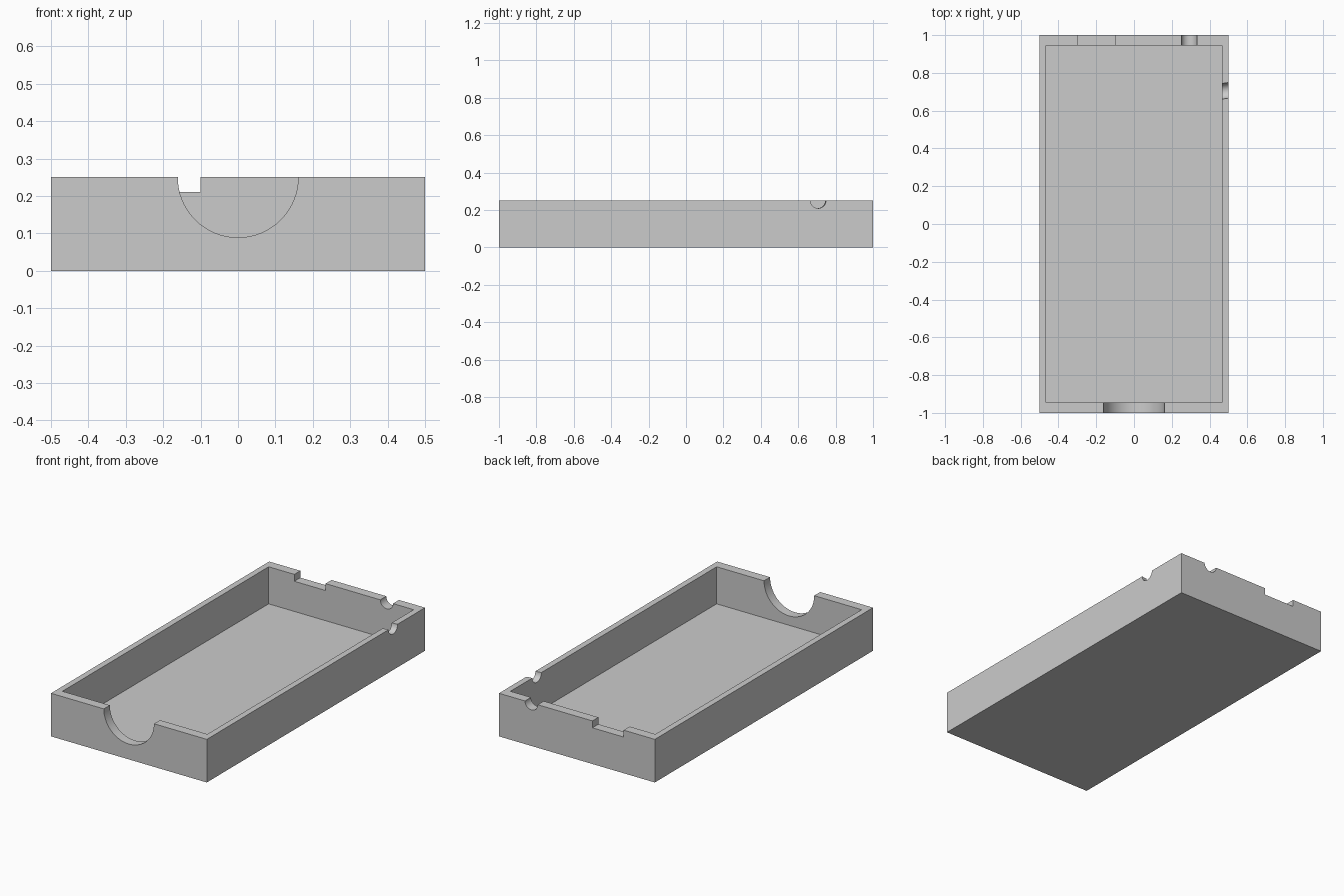
import bpy
import math

if "Cube" in bpy.data.objects:
    bpy.data.objects.remove(bpy.data.objects["Cube"], do_unlink=True)

WIDTH, LENGTH, HEIGHT = 1.0, 2.0, 0.25
INNER_X, INNER_Y, FLOOR = 0.465, 0.945, 0.035

grey = bpy.data.materials.new("plain grey")
grey.use_nodes = True
colour = (0.6, 0.6, 0.6, 1.0)
grey.diffuse_color = colour
grey.node_tree.nodes["Principled BSDF"].inputs["Base Color"].default_value = colour


def box(name, low, high):
    centre = [(a + b) / 2 for a, b in zip(low, high)]
    bpy.ops.mesh.primitive_cube_add(size=1, location=centre)
    obj = bpy.context.object
    obj.name = name
    obj.scale = [b - a for a, b in zip(low, high)]
    bpy.ops.object.transform_apply(location=True, rotation=True, scale=True)
    obj.data.materials.append(grey)
    return obj


def rod(name, radius, location, rotation):
    bpy.ops.mesh.primitive_cylinder_add(vertices=64, radius=radius, depth=0.2,
                                        location=location, rotation=rotation)
    obj = bpy.context.object
    obj.name = name
    obj.data.materials.append(grey)
    return obj


# Solid block for the open tray
tray = box("tray", (-WIDTH / 2, -LENGTH / 2, 0), (WIDTH / 2, LENGTH / 2, HEIGHT))

# Hollow, rectangular back notch, and three round notches in the rim
quarter = math.pi / 2
cutters = [
    box("hollow_cutter", (-INNER_X, -INNER_Y, FLOOR), (INNER_X, INNER_Y, 0.4)),
    box("back_slot_cutter", (-0.3, 0.9, 0.21), (-0.1, 1.1, 0.4)),
    rod("front_arc_cutter", 0.161, (0, -0.98, HEIGHT), (quarter, 0, 0)),
    rod("back_round_cutter", 0.041, (0.292, 0.98, HEIGHT), (quarter, 0, 0)),
    rod("side_round_cutter", 0.041, (0.483, 0.705, HEIGHT),
        (0, quarter, math.radians(8))),
]

# Cut each one out, then discard the cutter
for cutter in cutters:
    cutter.hide_render = True
    cut = tray.modifiers.new(cutter.name, 'BOOLEAN')
    cut.operation = 'DIFFERENCE'
    cut.solver = 'EXACT'
    cut.object = cutter
    bpy.context.view_layer.objects.active = tray
    bpy.ops.object.modifier_apply(modifier=cut.name)
    bpy.data.objects.remove(cutter, do_unlink=True)

# Smooth the arcs and keep the box edges sharp
bpy.ops.object.select_all(action='DESELECT')
tray.select_set(True)
bpy.context.view_layer.objects.active = tray
bpy.ops.object.shade_smooth_by_angle(angle=math.radians(30))
